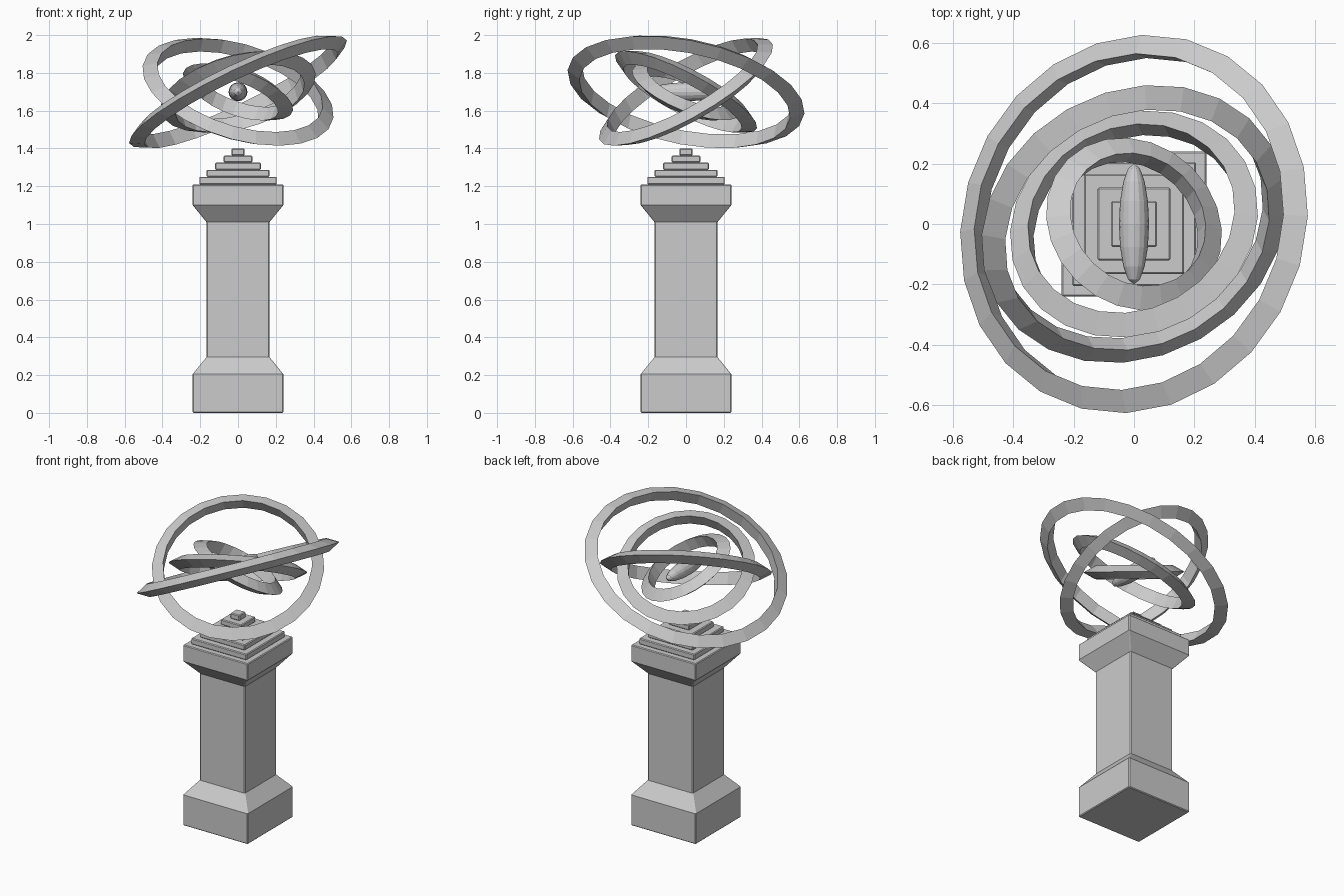
import bpy, bmesh, math
from mathutils import Vector, Matrix

if "Cube" in bpy.data.objects:
    bpy.data.objects.remove(bpy.data.objects["Cube"])

CENTRE = Vector((0, 0, 1.70))


def add_object(name, bm, bevel=0.0):
    bmesh.ops.recalc_face_normals(bm, faces=bm.faces)
    mesh = bpy.data.meshes.new(name)
    bm.to_mesh(mesh)
    bm.free()
    obj = bpy.data.objects.new(name, mesh)
    bpy.context.collection.objects.link(obj)
    if bevel:
        mod = obj.modifiers.new("edge_bevel", 'BEVEL')
        mod.width = bevel
        mod.segments = 1
        mod.limit_method = 'ANGLE'
        mod.angle_limit = math.radians(50)
    return obj


def square_stack(name, profile, bevel):
    """Square section swept up through (half width, z) points."""
    bm = bmesh.new()
    loops = [[bm.verts.new((sx * h, sy * h, z))
              for sx, sy in ((-1, -1), (1, -1), (1, 1), (-1, 1))]
             for h, z in profile]
    for a, b in zip(loops, loops[1:]):
        for i in range(4):
            j = (i + 1) % 4
            bm.faces.new((a[i], a[j], b[j], b[i]))
    bm.faces.new(loops[0][::-1])
    bm.faces.new(loops[-1])
    return add_object(name, bm, bevel)


def ring(name, outer, normal, section=0.047, segments=24):
    """Ring of triangular section: ridge outside, flat wall inside."""
    bm = bmesh.new()
    major = outer - section
    loops = []
    for i in range(segments):
        a = 2 * math.pi * i / segments
        loop = []
        for k in range(3):
            t = 2 * math.pi * k / 3
            r = major + section * math.cos(t)
            loop.append(bm.verts.new((r * math.cos(a), r * math.sin(a),
                                      section * math.sin(t))))
        loops.append(loop)
    for i in range(segments):
        a, b = loops[i], loops[(i + 1) % segments]
        for k in range(3):
            m = (k + 1) % 3
            bm.faces.new((a[k], b[k], b[m], a[m]))
    obj = add_object(name, bm)
    obj.rotation_mode = 'QUATERNION'
    obj.rotation_quaternion = Vector((0, 0, 1)).rotation_difference(Vector(normal))
    obj.location = CENTRE
    return obj


# Pedestal with flared foot and head
square_stack("pedestal", [(0.24, 0), (0.24, 0.205), (0.167, 0.295),
                          (0.167, 1.01), (0.24, 1.10), (0.24, 1.21)], 0.005)

# Stepped cap
steps = [(0.205, 1.21, 1.25), (0.166, 1.25, 1.287), (0.121, 1.287, 1.326),
         (0.076, 1.326, 1.362), (0.034, 1.362, 1.40)]
for n, (half, z0, z1) in enumerate(steps, 1):
    square_stack(f"cap_step_{n}", [(half, z0), (half, z1)], 0.005)

# Floating tilted rings
ring("outer_ring", 0.638, (-0.426, 0.18, 0.886))
ring("second_ring", 0.525, (0.262, -0.477, 0.839))
ring("third_ring", 0.423, (-0.23, 0.455, 0.86))
ring("inner_ring", 0.308, (0.32, 0.37, 0.872))

# Elongated core at the centre, lying along y
bm = bmesh.new()
bmesh.ops.create_uvsphere(bm, u_segments=16, v_segments=8, radius=1.0)
bmesh.ops.transform(bm, verts=bm.verts,
                    matrix=Matrix.Diagonal((0.05, 0.2, 0.05, 1))
                    @ Matrix.Rotation(math.pi / 2, 4, 'X'))
core = add_object("floating_core", bm)
core.location = CENTRE
